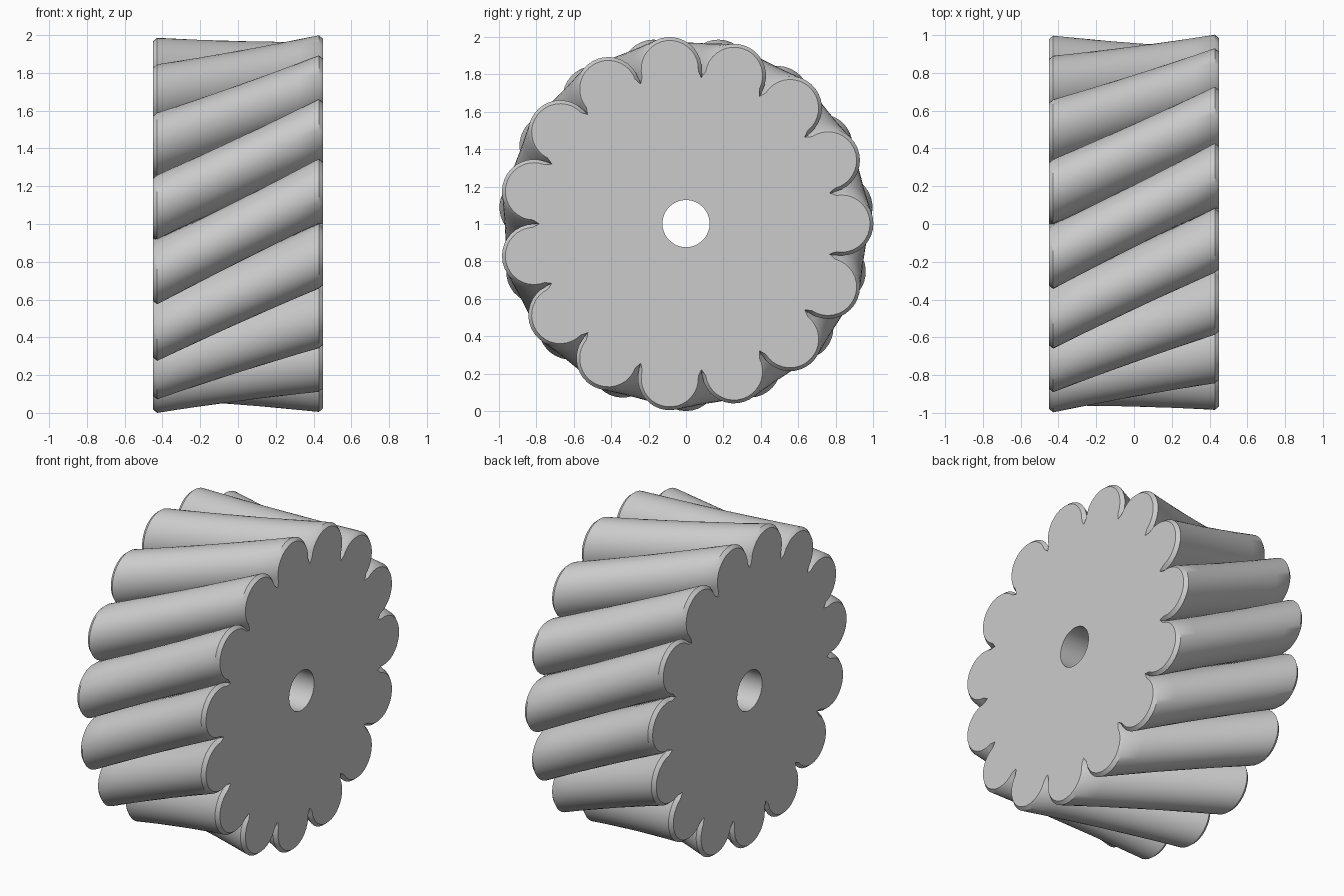
import bpy
import bmesh
from math import sin, cos, pi, radians
from mathutils import Vector

if "Cube" in bpy.data.objects:
    bpy.data.objects.remove(bpy.data.objects["Cube"])

TEETH, ARC_STEPS, SLICES = 15, 18, 8
PITCH = 2 * pi / TEETH
CENTRE, LOBE, ROOT = 0.831, 0.171, 0.785
HALF, SHOULDER, INSET = 0.45, 0.428, 0.018
TWIST, BORE = radians(30), 0.126
AXIS_Z = 1.002


def profile(lobe, turn):
    """Ring of round teeth with a narrow root between each pair."""
    points = []
    for t in range(TEETH):
        mid = t * PITCH + turn
        out = Vector((cos(mid), sin(mid)))
        side = Vector((-out.y, out.x))
        for i in range(ARC_STEPS + 1):
            a = radians(100) * (2 * i / ARC_STEPS - 1)
            points.append(out * (CENTRE + lobe * cos(a)) + side * lobe * sin(a))
        root = mid + PITCH / 2
        points.append(Vector((cos(root), sin(root))) * ROOT)
    return points


def add_ring(bm, points, x):
    return [bm.verts.new((x, p.x, p.y + AXIS_Z)) for p in points]


def bridge(bm, a, b):
    for i in range(len(a)):
        j = (i + 1) % len(a)
        bm.faces.new((a[i], a[j], b[j], b[i]))


def loop_edges(bm, ring):
    return [bm.edges.get((ring[i - 1], ring[i])) for i in range(len(ring))]


bm = bmesh.new()

# Straight slanted teeth between the two end profiles, with chamfered ends
left, right = profile(LOBE, TWIST), profile(LOBE, 0)
rings = [add_ring(bm, profile(LOBE - INSET, TWIST), -HALF)]
for s in range(SLICES + 1):
    f = s / SLICES
    section = [a.lerp(b, f) for a, b in zip(left, right)]
    rings.append(add_ring(bm, section, SHOULDER * (2 * f - 1)))
rings.append(add_ring(bm, profile(LOBE - INSET, 0), HALF))
for a, b in zip(rings, rings[1:]):
    bridge(bm, a, b)

# Axle bore
circle = [Vector((cos(2 * pi * i / 64), sin(2 * pi * i / 64))) * BORE for i in range(64)]
bore = [add_ring(bm, circle, x) for x in (-HALF, HALF)]
bridge(bm, bore[1], bore[0])

# Flat end faces around the bore
for outer, inner, nx in ((rings[0], bore[0], -1), (rings[-1], bore[1], 1)):
    bmesh.ops.triangle_fill(bm, use_beauty=True, use_dissolve=False, normal=(nx, 0, 0),
                            edges=loop_edges(bm, outer) + loop_edges(bm, inner))
bmesh.ops.recalc_face_normals(bm, faces=bm.faces)

mesh = bpy.data.meshes.new("helical_gear")
bm.to_mesh(mesh)
bm.free()
gear = bpy.data.objects.new("helical_gear", mesh)
bpy.context.collection.objects.link(gear)

# Plain grey material
grey = bpy.data.materials.new("light_grey")
grey.use_nodes = True
colour = (0.6, 0.6, 0.6, 1)
grey.diffuse_color = colour
grey.node_tree.nodes["Principled BSDF"].inputs["Base Color"].default_value = colour
mesh.materials.append(grey)

bpy.ops.object.select_all(action="DESELECT")
gear.select_set(True)
bpy.context.view_layer.objects.active = gear
bpy.ops.object.shade_smooth_by_angle(angle=radians(30))
